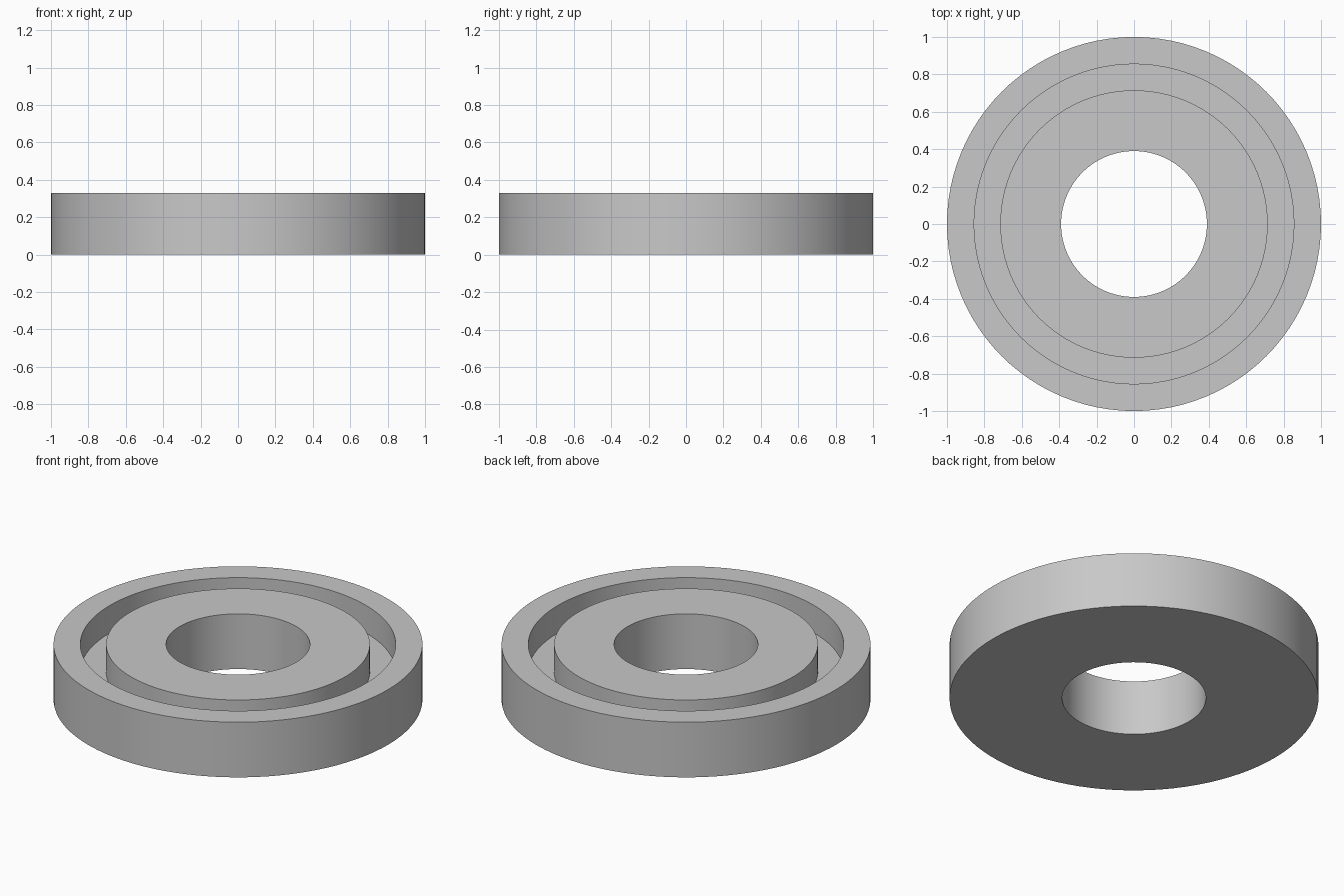
import bpy
import bmesh
import math

cube = bpy.data.objects.get("Cube")
if cube:
    bpy.data.objects.remove(cube, do_unlink=True)

# Main dimensions
OUTER, GROOVE_OUTER, GROOVE_INNER, BORE = 1.0, 0.855, 0.715, 0.39
HEIGHT, GROOVE_FLOOR = 0.33, 0.165
SEGMENTS = 96

# Plain grey material
grey = bpy.data.materials.new("plain_grey")
grey.use_nodes = True
colour = (0.58, 0.58, 0.58, 1.0)
grey.diffuse_color = colour
grey.node_tree.nodes["Principled BSDF"].inputs["Base Color"].default_value = colour


def lathe(name, profile, material):
    """Spin a closed (radius, height) profile around the z axis."""
    bm = bmesh.new()
    verts = [bm.verts.new((r, 0, z)) for r, z in profile]
    edges = [bm.edges.new((v, verts[i - 1])) for i, v in enumerate(verts)]
    bmesh.ops.spin(bm, geom=verts + edges, cent=(0, 0, 0), axis=(0, 0, 1),
                   angle=math.tau, steps=SEGMENTS, use_duplicate=False)
    bmesh.ops.remove_doubles(bm, verts=bm.verts[:], dist=0.0001)
    bmesh.ops.recalc_face_normals(bm, faces=bm.faces[:])
    mesh = bpy.data.meshes.new(name)
    bm.to_mesh(mesh)
    bm.free()
    mesh.materials.append(material)
    obj = bpy.data.objects.new(name, mesh)
    bpy.context.collection.objects.link(obj)
    return obj


# Ring with a central bore and an annular groove in its top face
ring = lathe("grooved_ring", [
    (BORE, 0), (OUTER, 0), (OUTER, HEIGHT), (GROOVE_OUTER, HEIGHT),
    (GROOVE_OUTER, GROOVE_FLOOR), (GROOVE_INNER, GROOVE_FLOOR),
    (GROOVE_INNER, HEIGHT), (BORE, HEIGHT),
], grey)

# Smooth round walls, crisp rims
bpy.ops.object.select_all(action='DESELECT')
ring.select_set(True)
bpy.context.view_layer.objects.active = ring
bpy.ops.object.shade_smooth_by_angle(angle=math.radians(30))
